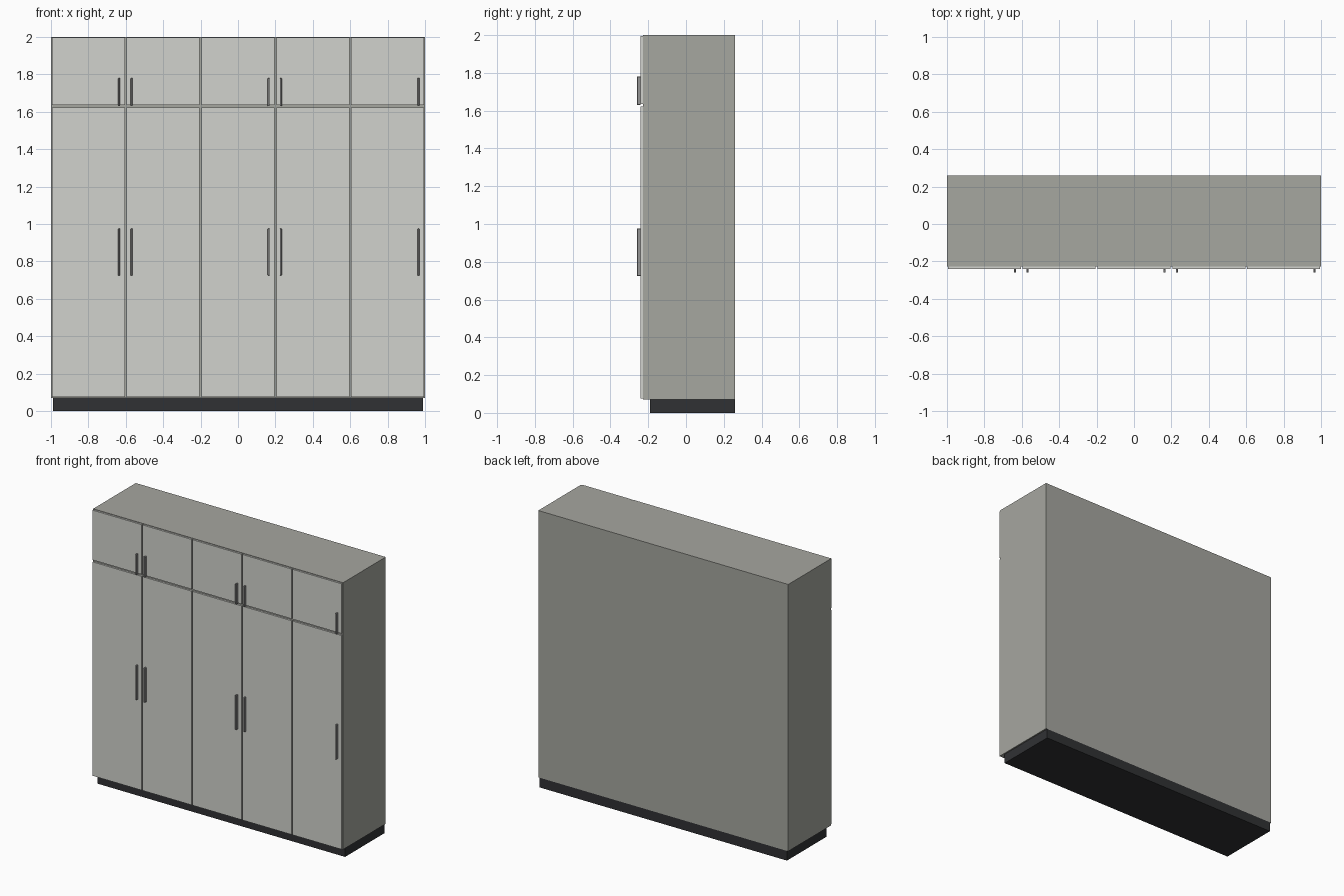
import bpy

if "Cube" in bpy.data.objects:
    bpy.data.objects.remove(bpy.data.objects["Cube"])


def material(name, rgb):
    m = bpy.data.materials.new(name)
    m.diffuse_color = (*rgb, 1)
    m.use_nodes = True
    m.node_tree.nodes["Principled BSDF"].inputs["Base Color"].default_value = m.diffuse_color
    return m


DOOR = material("door_finish", (0.64, 0.65, 0.61))
BODY = material("body_finish", (0.38, 0.385, 0.35))
DARK = material("plinth_finish", (0.03, 0.031, 0.034))
METAL = material("handle_metal", (0.30, 0.30, 0.30))


def box(name, x, y, z, mat, bevel=0):
    """Box from (min, max) ranges, with an optional chamfer."""
    bpy.ops.mesh.primitive_cube_add(
        size=1, location=[(a + b) / 2 for a, b in (x, y, z)])
    ob = bpy.context.object
    ob.name = name
    ob.scale = [b - a for a, b in (x, y, z)]
    bpy.ops.object.transform_apply(location=False, rotation=False, scale=True)
    ob.data.materials.append(mat)
    if bevel:
        mod = ob.modifiers.new("edge", 'BEVEL')
        mod.width = bevel
        mod.segments = 1
    return ob


BACK, FRONT, DOOR_FRONT, HANDLE_FRONT = 0.26, -0.227, -0.24, -0.26

# Carcass and recessed plinth
box("carcass", (-1, 1), (FRONT, BACK), (0.07, 2), BODY)
box("plinth", (-0.99, 0.99), (-0.19, BACK), (0, 0.07), DARK)

# Two rows of five doors, with a shadow gap between neighbours
GAP = 0.005
rows = (("lower", (0.075, 1.622), (0.725, 0.975)),
        ("upper", (1.636, 1.996), (1.63, 1.78)))
handle_x = (-0.636, -0.569, 0.164, 0.229, 0.965)
for row, door_z, handle_z in rows:
    for i in range(5):
        left = -1 + 0.4 * i
        box(f"{row}_door_{i + 1}", (left + GAP, left + 0.4 - GAP),
            (DOOR_FRONT, FRONT), door_z, DOOR)
    # Bar handles
    for i, x in enumerate(handle_x):
        box(f"{row}_handle_{i + 1}", (x - 0.0055, x + 0.0055),
            (HANDLE_FRONT, DOOR_FRONT), handle_z, METAL, 0.002)
